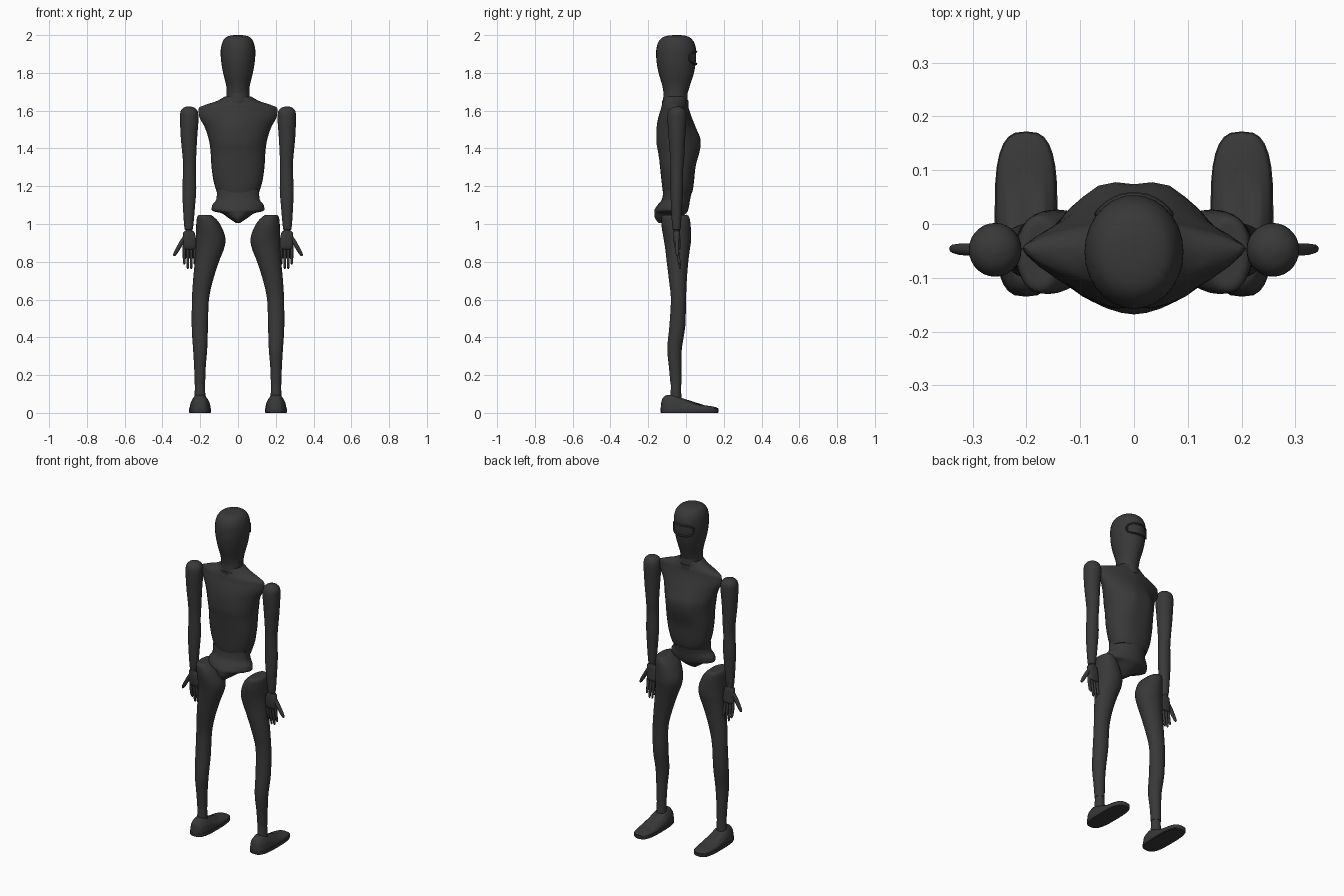
import bpy, bmesh, math
from mathutils import Vector

SIDES = 28
mat = bpy.data.materials.new("charcoal")
mat.diffuse_color = (0.04, 0.04, 0.04, 1)


def finish(name, bm):
    bmesh.ops.recalc_face_normals(bm, faces=bm.faces)
    me = bpy.data.meshes.new(name)
    bm.to_mesh(me)
    bm.free()
    ob = bpy.data.objects.new(name, me)
    bpy.context.collection.objects.link(ob)
    me.materials.append(mat)
    bpy.ops.object.select_all(action='DESELECT')
    ob.select_set(True)
    bpy.context.view_layer.objects.active = ob
    bpy.ops.object.shade_smooth_by_angle(angle=math.radians(40))
    return ob


def spline(rows, steps):
    """Smoothly interpolate between section rows."""
    out = []
    for i in range(len(rows) - 1):
        a, b = rows[max(i - 1, 0)], rows[i]
        c, d = rows[i + 1], rows[min(i + 2, len(rows) - 1)]
        for s in range(steps):
            t = s / steps
            row = []
            for p, q, r, w in zip(a, b, c, d):
                m0, m1 = (r - p) / 2, (w - q) / 2
                if (q - p) * (r - q) <= 0:
                    m0 = 0
                if (r - q) * (w - r) <= 0:
                    m1 = 0
                h = 3 * t * t - 2 * t ** 3
                row.append(q * (1 - h) + r * h + m0 * (t ** 3 - 2 * t * t + t) + m1 * (t ** 3 - t * t))
            out.append(row)
    return out + [list(rows[-1])]


def loft(name, rows, steps=4, mirror=1, cy=None, shape=None):
    """Rows are z, x0, x1, y0, y1, exponent; cy fixes the widest line."""
    bm = bmesh.new()
    rings = []
    for z, x0, x1, y0, y1, p in spline(rows, steps):
        mid = (y0 + y1) / 2 if cy is None else cy
        ring = []
        for k in range(SIDES):
            a = 2 * math.pi * k / SIDES
            c, s = math.cos(a), math.sin(a)
            ex = math.copysign(abs(c) ** (2 / p), c)
            ey = math.copysign(abs(s) ** (2 / p), s)
            x = (x0 + x1) / 2 + (x1 - x0) / 2 * ex
            y = mid + ey * ((y1 - mid) if s > 0 else (mid - y0))
            v = Vector((x, y, z))
            if shape:
                v = shape(v)
            v.x *= mirror
            ring.append(bm.verts.new(v))
        rings.append(ring)
    for a, b in zip(rings, rings[1:]):
        for k in range(SIDES):
            n = (k + 1) % SIDES
            bm.faces.new((a[k], a[n], b[n], b[k]))
    bm.faces.new(rings[0])
    bm.faces.new(rings[-1])
    return finish(name, bm)


def limb(name, points, mirror=1):
    """Round tapered bar through points of x, y, z, radius."""
    bm = bmesh.new()
    n = 10
    rings = []
    axis = (Vector(points[-1][:3]) - Vector(points[0][:3])).normalized()
    u = axis.cross(Vector((0, 1, 0))).normalized()
    w = axis.cross(u)
    for x, y, z, r in points:
        ring = []
        for k in range(n):
            a = 2 * math.pi * k / n
            v = Vector((x, y, z)) + r * (math.cos(a) * u + math.sin(a) * w)
            v.x *= mirror
            ring.append(bm.verts.new(v))
        rings.append(ring)
    for a, b in zip(rings, rings[1:]):
        for k in range(n):
            bm.faces.new((a[k], a[(k + 1) % n], b[(k + 1) % n], b[k]))
    bm.faces.new(rings[0])
    bm.faces.new(rings[-1])
    finish(name, bm)


# Head
loft("head", [
    (1.685, -.060, .060, -.118, .006, 2), (1.73, -.062, .062, -.125, .020, 2),
    (1.80, -.079, .079, -.145, .042, 2), (1.86, -.089, .089, -.156, .052, 2),
    (1.91, -.092, .092, -.158, .054, 2), (1.955, -.085, .085, -.150, .046, 2.1),
    (1.985, -.068, .068, -.128, .024, 2.1), (1.997, -.042, .042, -.095, -.005, 2),
    (2.0, -.012, .012, -.06, -.04, 2)])

# Visor rim: rounded slot wrapped on the face
cu = bpy.data.curves.new("visor_path", 'CURVE')
cu.dimensions = '3D'
cu.bevel_depth = 0.006
cu.bevel_resolution = 2
sp = cu.splines.new('POLY')
N = 40
sp.points.add(N - 1)
for i in range(N):
    a = 2 * math.pi * i / N
    x = .068 * math.copysign(abs(math.cos(a)) ** .6, math.cos(a))
    z = 1.88 + .032 * math.copysign(abs(math.sin(a)) ** .6, math.sin(a))
    y = -.052 + .106 * math.sqrt(1 - (x / .091) ** 2)
    sp.points[i].co = (x, y, z, 1)
sp.use_cyclic_u = True
tmp = bpy.data.objects.new("visor_path", cu)
bpy.context.collection.objects.link(tmp)
bm = bmesh.new()
bm.from_mesh(tmp.to_mesh())
tmp.to_mesh_clear()
bpy.data.objects.remove(tmp)
finish("visor_rim", bm)

# Neck in two collars
loft("neck", [(1.645, -.060, .060, -.122, .010, 2), (1.705, -.060, .060, -.118, .006, 2)], 1)
loft("neck_collar", [(1.625, -.064, .064, -.126, .014, 2), (1.655, -.066, .066, -.126, .014, 2)], 1)


# Torso with two chest swells and a shallow spine groove
def chest(v):
    f = math.exp(-((v.z - 1.43) / .09) ** 2)
    g = math.exp(-((abs(v.x) - .055) / .035) ** 2)
    if v.y > -.045:
        v.y += .011 * f * g
    elif abs(v.x) < .03:
        v.y += .006 * f * (1 - abs(v.x) / .03)
    return v


loft("torso", [
    (1.155, -.108, .108, -.118, .026, 2.1), (1.18, -.116, .116, -.124, .036, 2.2),
    (1.23, -.130, .130, -.130, .043, 2.3), (1.30, -.140, .140, -.138, .050, 2.3),
    (1.38, -.145, .145, -.150, .068, 2.1), (1.44, -.153, .153, -.160, .073, 2),
    (1.51, -.175, .175, -.158, .052, 1.7), (1.565, -.204, .204, -.147, .030, 1.5),
    (1.61, -.208, .208, -.133, .015, 1.4), (1.63, -.175, .175, -.128, .011, 1.5),
    (1.65, -.115, .115, -.122, .006, 1.7), (1.675, -.069, .069, -.115, .002, 2)],
    cy=-.045, shape=chest)

# Pelvis with flared hips and a low centre
loft("pelvis", [
    (1.18, -.112, .112, -.120, .033, 2.1), (1.13, -.115, .115, -.128, .022, 2),
    (1.095, -.138, .138, -.155, .016, 1.8), (1.070, -.136, .136, -.168, .010, 1.7),
    (1.056, -.085, .085, -.168, .000, 1.9), (1.03, -.048, .048, -.164, -.03, 2),
    (1.005, -.010, .010, -.145, -.07, 2)], cy=-.07)

for side, m in (("right", 1), ("left", -1)):
    # Upper arm with round shoulder, forearm, wrist
    loft(side + "_arm", [
        (1.622, .250, .270, -.055, -.037, 2), (1.614, .228, .290, -.078, -.016, 2),
        (1.595, .213, .304, -.094, -.001, 2), (1.56, .209, .307, -.098, .002, 2),
        (1.46, .216, .303, -.092, -.004, 2), (1.34, .222, .292, -.083, -.010, 2),
        (1.27, .223, .291, -.081, -.016, 2), (1.19, .221, .295, -.081, -.016, 2),
        (1.10, .227, .292, -.080, -.020, 2), (.98, .238, .284, -.072, -.028, 2),
        (.972, .245, .277, -.065, -.035, 2)], mirror=m)
    limb(side + "_wrist", [(.26, -.05, .99, .018), (.26, -.05, .945, .018)], m)
    # Palm, fingers, thumb
    loft(side + "_palm", [
        (.962, .240, .280, -.062, -.036, 2.4), (.955, .230, .290, -.067, -.031, 2.6),
        (.91, .221, .292, -.066, -.030, 2.8), (.875, .222, .290, -.060, -.028, 2.8),
        (.866, .228, .284, -.053, -.033, 2.6)], 2, mirror=m)
    for i, tip in enumerate((.785, .762, .762, .785)):
        x = .229 + .0185 * i
        limb(f"{side}_finger_{i + 1}", [
            (x, -.046, .885, .0085), (x, -.043, .84, .0085), (x, -.036, .80, .0075),
            (x, -.031, tip + .006, .006), (x, -.030, tip, .003)], m)
    limb(side + "_thumb", [
        (.278, -.048, .935, .011), (.297, -.048, .905, .012), (.322, -.047, .862, .011),
        (.336, -.046, .838, .008), (.34, -.046, .831, .004)], m)
    # Leg from hip to shin
    loft(side + "_leg", [
        (1.048, .150, .195, -.105, -.005, 2.2), (1.042, .134, .214, -.126, .014, 2.2),
        (1.00, .095, .221, -.130, .024, 2.1), (.92, .066, .222, -.118, .027, 2),
        (.87, .074, .224, -.110, .021, 2), (.80, .101, .229, -.102, .012, 2),
        (.70, .133, .238, -.090, .004, 2), (.60, .154, .244, -.080, .000, 2),
        (.46, .159, .245, -.088, -.004, 2), (.34, .163, .238, -.099, -.022, 2),
        (.24, .171, .232, -.090, -.025, 2), (.15, .174, .229, -.082, -.025, 2)], mirror=m)
    # Ankle
    loft(side + "_ankle", [(.155, .176, .227, -.079, -.028, 2), (.08, .172, .231, -.083, -.024, 2)], 1, mirror=m)

    # Foot: upper follows a top line falling to the toe
    def slope(v):
        t = (v.y + .135) / .305
        top = .096 - .052 * min(1, max(0, (t - .2) / .45)) - .012 * max(0, t - .65) / .35
        v.z = .022 + v.z * (top - .022)
        return v

    loft(side + "_foot", [
        (0, .144, .257, -.134, .170, 3), (.45, .148, .253, -.131, .166, 3),
        (.75, .158, .244, -.124, .158, 2.8), (.95, .168, .234, -.108, .135, 2.5),
        (1, .182, .220, -.085, .10, 2.2)], 3, mirror=m, shape=slope)
    loft(side + "_sole", [(0, .146, .256, -.132, .169, 3), (.004, .142, .259, -.135, .172, 3),
                          (.022, .142, .259, -.135, .172, 3)], 1, mirror=m)
